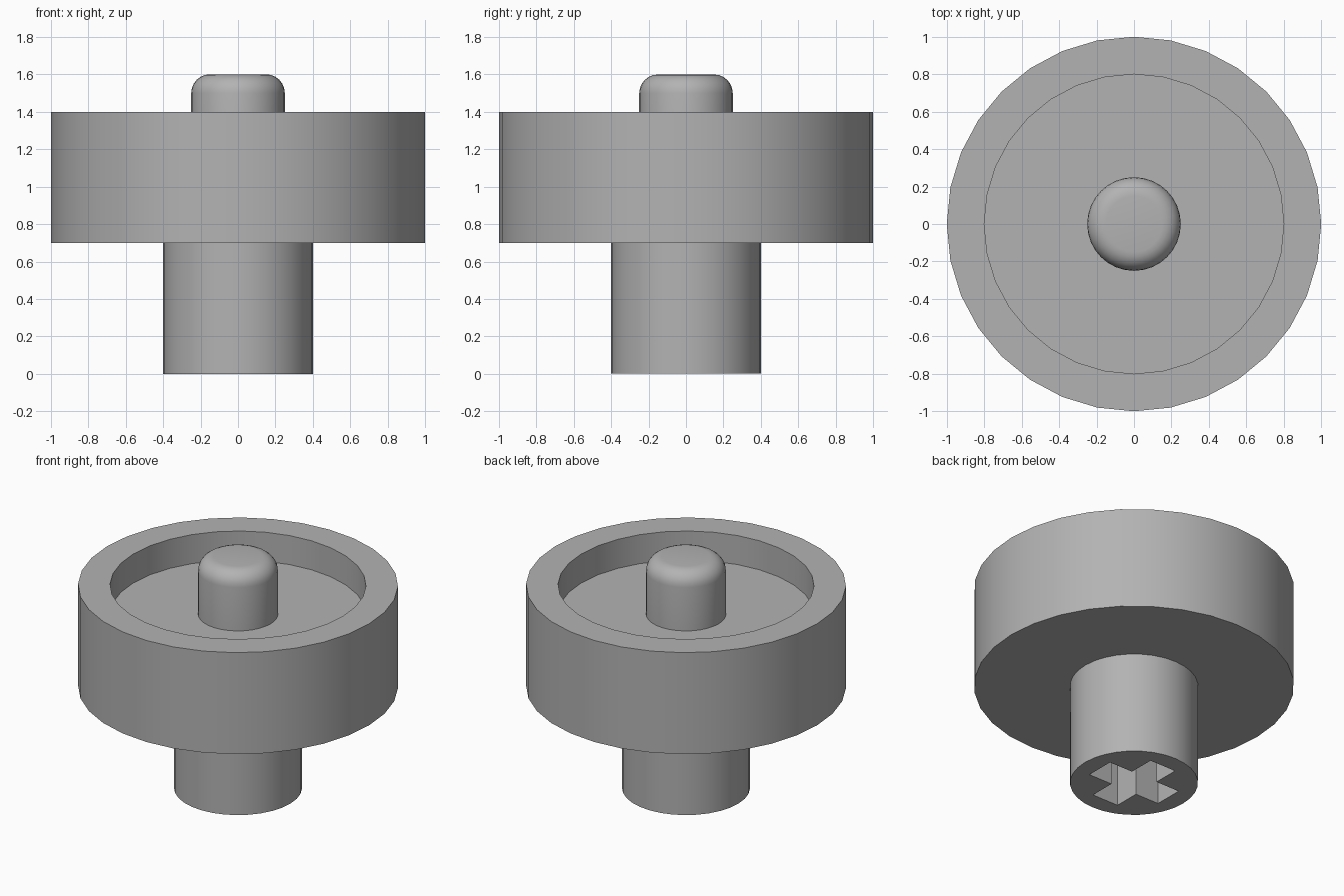
import bpy, bmesh, math

if "Cube" in bpy.data.objects:
    bpy.data.objects.remove(bpy.data.objects["Cube"], do_unlink=True)

gray = bpy.data.materials.new("plain gray")
gray.use_nodes = True
gray.diffuse_color = (0.45, 0.45, 0.45, 1)
gray.node_tree.nodes["Principled BSDF"].inputs["Base Color"].default_value = (0.45, 0.45, 0.45, 1)


def make_object(name, bm):
    bmesh.ops.recalc_face_normals(bm, faces=bm.faces)
    mesh = bpy.data.meshes.new(name)
    bm.to_mesh(mesh)
    bm.free()
    mesh.materials.append(gray)
    obj = bpy.data.objects.new(name, mesh)
    bpy.context.collection.objects.link(obj)
    return obj


def lathe(name, profile, sides=32):
    """Spin a closed (radius, height) profile around the z axis."""
    bm = bmesh.new()
    verts = [bm.verts.new((r, 0, z)) for r, z in profile]
    edges = [bm.edges.new(pair) for pair in zip(verts, verts[1:])]
    bmesh.ops.spin(bm, geom=verts + edges, axis=(0, 0, 1), cent=(0, 0, 0),
                   angle=math.tau, steps=sides, use_duplicate=False)
    bmesh.ops.remove_doubles(bm, verts=bm.verts, dist=0.0005)
    return make_object(name, bm)


def shade(obj):
    bpy.ops.object.select_all(action="DESELECT")
    obj.select_set(True)
    bpy.context.view_layer.objects.active = obj
    bpy.ops.object.shade_smooth_by_angle(angle=math.radians(30))


# One turned body: stem, wide head, recessed cup and rounded centre post
knob_radius, top, fillet = 0.25, 1.6, 0.1
profile = [(0, 0), (0.4, 0), (0.4, 0.7), (1, 0.7), (1, 1.4),
           (0.8, 1.4), (0.8, 1.2), (knob_radius, 1.2)]
for i in range(7):
    a = math.radians(15 * i)
    profile.append((knob_radius - fillet + fillet * math.cos(a),
                    top - fillet + fillet * math.sin(a)))
profile.append((0, top))
body = lathe("turned_body", profile)

# Cross-shaped socket cut into the underside of the stem
half, arm, depth = 0.1, 0.28, 0.5
bm = bmesh.new()
outline = []
for k in range(4):
    c, s = round(math.cos(k * math.pi / 2)), round(math.sin(k * math.pi / 2))
    for x, y in ((arm, -half), (arm, half), (half, half)):
        outline.append(bm.verts.new((c * x - s * y, s * x + c * y, -0.1)))
face = bm.faces.new(outline)
extruded = bmesh.ops.extrude_face_region(bm, geom=[face])["geom"]
bmesh.ops.translate(bm, vec=(0, 0, depth + 0.1),
                    verts=[v for v in extruded if isinstance(v, bmesh.types.BMVert)])
cutter = make_object("cross_socket_cutter", bm)
cutter.hide_render = True
cutter.hide_set(True)

cut = body.modifiers.new("cross_socket", "BOOLEAN")
cut.operation = "DIFFERENCE"
cut.solver = "EXACT"
cut.object = cutter
bpy.context.view_layer.objects.active = body
body.select_set(True)
bpy.ops.object.modifier_apply(modifier=cut.name)
bpy.data.objects.remove(cutter, do_unlink=True)
shade(body)
